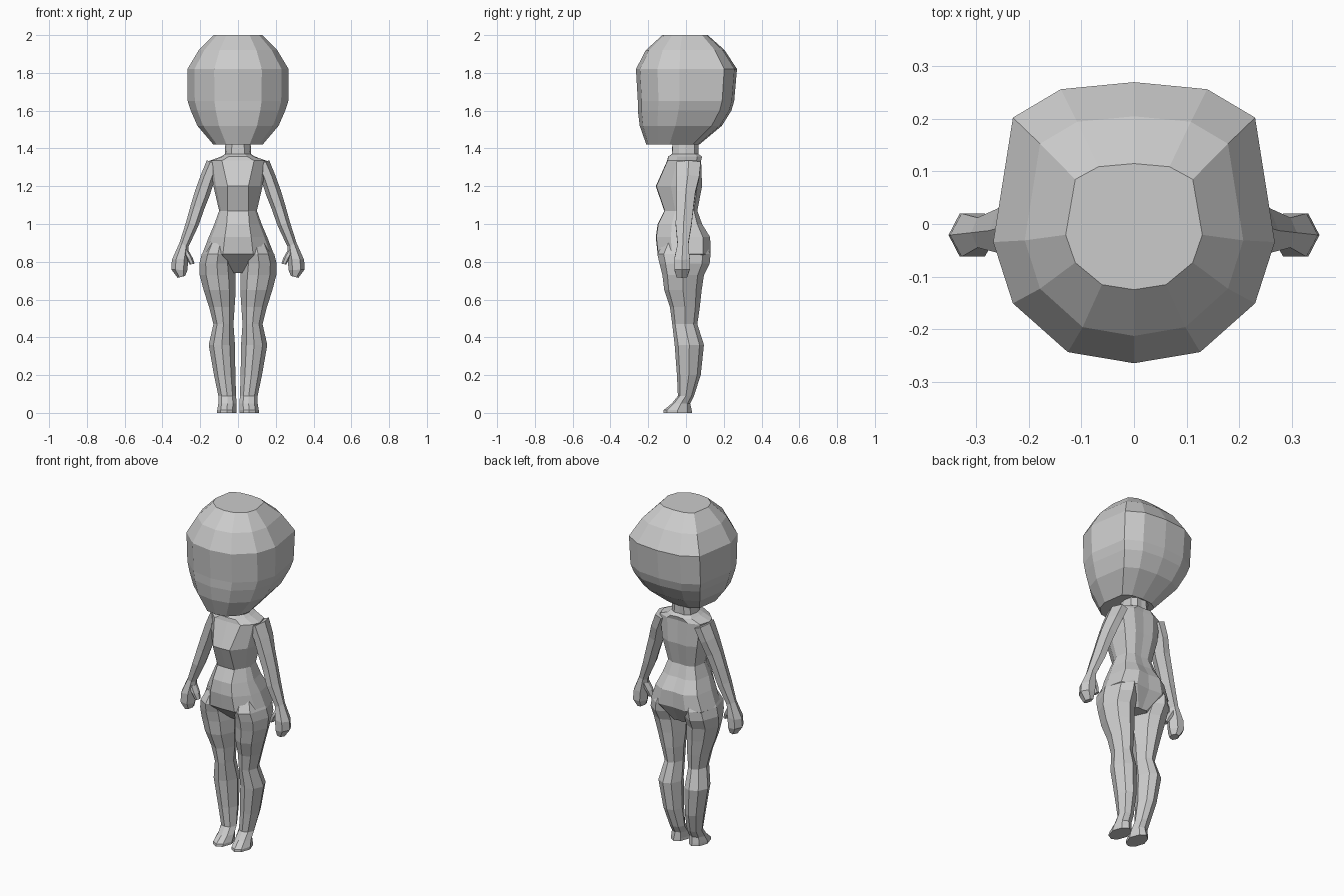
import bpy, bmesh

if "Cube" in bpy.data.objects:
    bpy.data.objects.remove(bpy.data.objects["Cube"], do_unlink=True)

grey = bpy.data.materials.new("plain_grey")
grey.use_nodes = True
colour = (0.6, 0.6, 0.6, 1)
grey.diffuse_color = colour
grey.node_tree.nodes["Principled BSDF"].inputs["Base Color"].default_value = colour


def loft(name, rings):
    """Skin a stack of equal-length point rings and cap both ends."""
    bm = bmesh.new()
    loops = [[bm.verts.new(p) for p in ring] for ring in rings]
    n = len(loops[0])
    for a, b in zip(loops, loops[1:]):
        for i in range(n):
            j = (i + 1) % n
            bm.faces.new((a[i], a[j], b[j], b[i]))
    bm.faces.new(loops[0])
    bm.faces.new(loops[-1])
    bmesh.ops.recalc_face_normals(bm, faces=bm.faces)
    mesh = bpy.data.meshes.new(name)
    bm.to_mesh(mesh)
    bm.free()
    mesh.materials.append(grey)
    obj = bpy.data.objects.new(name, mesh)
    bpy.context.collection.objects.link(obj)
    return obj


def symmetric(half):
    """Complete a half ring that starts and ends on the centre plane."""
    return half + [(-x, y, z) for x, y, z in half[-2:0:-1]]


# Head: twelve-sided shell, broad at the temples and flat on top
HEAD_SHAPE = [(0, 1), (.52, .95), (.86, .75), (1, -.13),
              (.86, -.57), (.47, -.92), (0, -1)]


def head_ring(z, w, front, back):
    mid = min(0, (front + back) / 2)
    return symmetric([(x * w, mid + y * ((back - mid) if y > 0 else (mid - front)), z)
                      for x, y in HEAD_SHAPE])


loft("head", [head_ring(*r) for r in [
    (2.0, .13, -.125, .115), (1.92, .208, -.213, .205), (1.82, .268, -.265, .27),
    (1.65, .266, -.255, .255), (1.6, .25, -.255, .24), (1.52, .215, -.245, .19),
    (1.42, .13, -.21, .07)]])


# Torso and neck: height, half width, front, back, half width of front panel
def torso_ring(z, w, front, back, panel):
    return symmetric([(0, front, z), (panel, front * .98, z), (w * .9, front * .5, z),
                      (w, (front + back) / 2, z), (w * .87, back * .7, z),
                      (w * .45, back, z), (0, back * .95, z)])


loft("torso", [torso_ring(*r) for r in [
    (1.46, .065, -.07, .065, .03), (1.37, .07, -.075, .065, .035),
    (1.357, .09, -.095, .085, .05), (1.335, .15, -.1, .08, .085),
    (1.2, .13, -.16, .085, .055), (1.07, .1, -.115, .06, .055),
    (1.0, .125, -.15, .085, .06), (.93, .155, -.16, .128, .07),
    (.84, .19, -.15, .13, .08), (.74, .06, -.04, .07, .02)]])


# Limbs: inner and outer edge points plus front and back depth
def limb_ring(side, inner, outer, front, back, sides):
    shape = {8: [(0, .5), (.2, .88), (.5, 1), (.82, .85), (1, .5),
                 (.82, .12), (.5, 0), (.2, .12)],
             6: [(0, .5), (.25, 1), (.75, 1), (1, .5), (.75, 0), (.25, 0)]}[sides]
    (x0, z0), (x1, z1) = inner, outer
    return [(side * (x0 + (x1 - x0) * u), front + (back - front) * v,
             z0 + (z1 - z0) * u) for u, v in shape]


# Leg and foot: height, inner x, outer x, front, back
LEG = [(.9, .03, .16, -.12, .1), (.84, .02, .192, -.152, .13),
       (.79, .018, .205, -.14, .125), (.73, .012, .203, -.125, .095),
       (.65, .012, .182, -.115, .083), (.56, .018, .153, -.085, .073),
       (.47, .024, .13, -.073, .06), (.36, .016, .155, -.06, .095),
       (.2, .014, .127, -.048, .078), (.09, .01, .104, -.043, .042),
       (.05, .008, .104, -.075, .022), (.015, .008, .11, -.118, .03),
       (0, .008, .11, -.12, .032)]

# Arm and hand: inner point, outer point, front, back
ARM = [((.09, 1.31), (.165, 1.337), -.05, .078),
       ((.125, 1.23), (.197, 1.26), -.05, .07),
       ((.15, 1.15), (.226, 1.18), -.05, .05),
       ((.178, 1.08), (.25, 1.1), -.05, .04),
       ((.21, .99), (.275, 1.01), -.055, .03),
       ((.262, .88), (.31, .9), -.045, .012),
       ((.262, .82), (.35, .81), -.062, .02),
       ((.268, .755), (.353, .76), -.062, .02),
       ((.28, .725), (.32, .715), -.05, .006)]

THUMB = [((.262, .86), (.3, .87), -.045, .005),
         ((.24, .82), (.28, .83), -.05, 0),
         ((.23, .79), (.255, .785), -.045, -.01)]

for name, side in (("left", 1), ("right", -1)):
    loft(name + "_leg", [limb_ring(side, (a, z), (b, z), f, k, 8)
                         for z, a, b, f, k in LEG])
    loft(name + "_arm", [limb_ring(side, *r, 6) for r in ARM])
    loft(name + "_thumb", [limb_ring(side, *r, 6) for r in THUMB])
